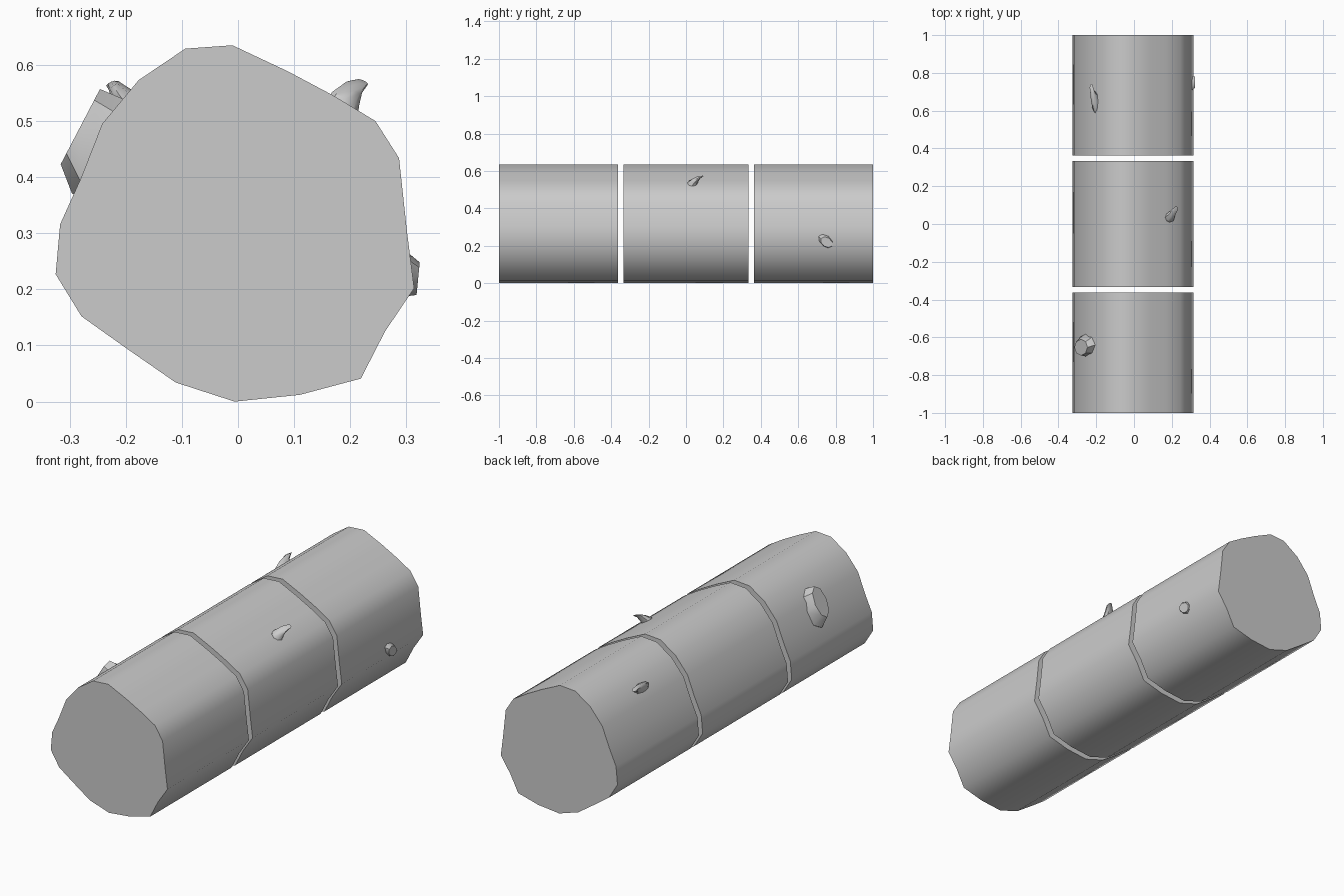
import bpy, bmesh, math
from mathutils import Vector


def loft(name, rings, angle):
    """Skin a list of equal-size point rings and cap both ends."""
    bm = bmesh.new()
    vr = [[bm.verts.new(p) for p in r] for r in rings]
    n = len(vr[0])
    for a, b in zip(vr, vr[1:]):
        for i in range(n):
            j = (i + 1) % n
            bm.faces.new((a[i], a[j], b[j], b[i]))
    bm.faces.new(vr[0])
    bm.faces.new(vr[-1])
    bmesh.ops.recalc_face_normals(bm, faces=bm.faces)
    me = bpy.data.meshes.new(name)
    bm.to_mesh(me)
    bm.free()
    ob = bpy.data.objects.new(name, me)
    bpy.context.collection.objects.link(ob)
    bpy.ops.object.select_all(action='DESELECT')
    ob.select_set(True)
    bpy.context.view_layer.objects.active = ob
    bpy.ops.object.shade_smooth_by_angle(angle=math.radians(angle))
    return ob


def ring(c, u, v, n=8):
    """Ellipse around c spanned by the half-axes u and v."""
    c, u, v = Vector(c), Vector(u), Vector(v)
    return [c + u * math.cos(2 * math.pi * i / n) + v * math.sin(2 * math.pi * i / n)
            for i in range(n)]


# Irregular trunk cross-section (x, z)
profile = [(-0.094, 0.629), (-0.01, 0.635), (0.088, 0.589), (0.169, 0.546),
           (0.245, 0.50), (0.287, 0.434), (0.301, 0.304), (0.314, 0.202),
           (0.262, 0.125), (0.219, 0.041), (0.11, 0.012), (-0.006, 0.0),
           (-0.111, 0.034), (-0.199, 0.095), (-0.279, 0.152), (-0.325, 0.227),
           (-0.317, 0.316), (-0.28, 0.398), (-0.242, 0.495), (-0.177, 0.573)]

# Three sawn log sections
for name, y0, y1 in (("front_log", -1, -0.363), ("middle_log", -0.334, 0.334),
                     ("back_log", 0.363, 1)):
    loft(name, [[(x, y, z) for x, z in profile] for y in (y0, y1)], 60)

# Thick stub on the left of the front log
loft("left_stub", [
    ring((-0.215, -0.64, 0.44), (0.047, 0, 0.084), (0, 0.064, 0)),
    ring((-0.250, -0.64, 0.455), (0.046, 0, 0.084), (0, 0.062, 0)),
    ring((-0.281, -0.653, 0.490), (0.035, 0, 0.067), (0, 0.043, 0))], 40)

# Curved twig on the upper left of the back log
loft("left_twig", [
    ring((-0.195, 0.635, 0.525), (0.020, 0, 0.022), (0, 0.06, 0)),
    ring((-0.212, 0.65, 0.549), (0.011, 0, 0.014), (0, 0.055, 0.002)),
    ring((-0.222, 0.69, 0.564), (0.009, 0, 0.007), (0, 0.045, 0.002)),
    ring((-0.226, 0.722, 0.567), (0.009, 0, 0.004), (0, 0.02, -0.003))], 40)

# Curved twig on the upper right of the middle log
loft("right_twig", [
    ring((0.182, 0.03, 0.515), (0.030, 0, -0.014), (0, 0.026, 0)),
    ring((0.192, 0.037, 0.540), (0.024, 0, -0.012), (0, 0.027, 0)),
    ring((0.207, 0.058, 0.560), (0.014, 0, -0.010), (0, 0.022, 0.006)),
    ring((0.222, 0.080, 0.570), (0.010, 0, -0.004), (0, 0.014, 0.003))], 40)

# Short knot on the right of the back log
loft("right_knot", [
    ring((0.285, 0.745, 0.225), (0, 0.038, -0.026), (0.002, 0.016, 0.026)),
    ring((0.306, 0.745, 0.225), (0, 0.038, -0.026), (0.002, 0.016, 0.026)),
    ring((0.321, 0.752, 0.219), (-0.002, 0.030, -0.020), (0.002, 0.013, 0.021))], 40)
